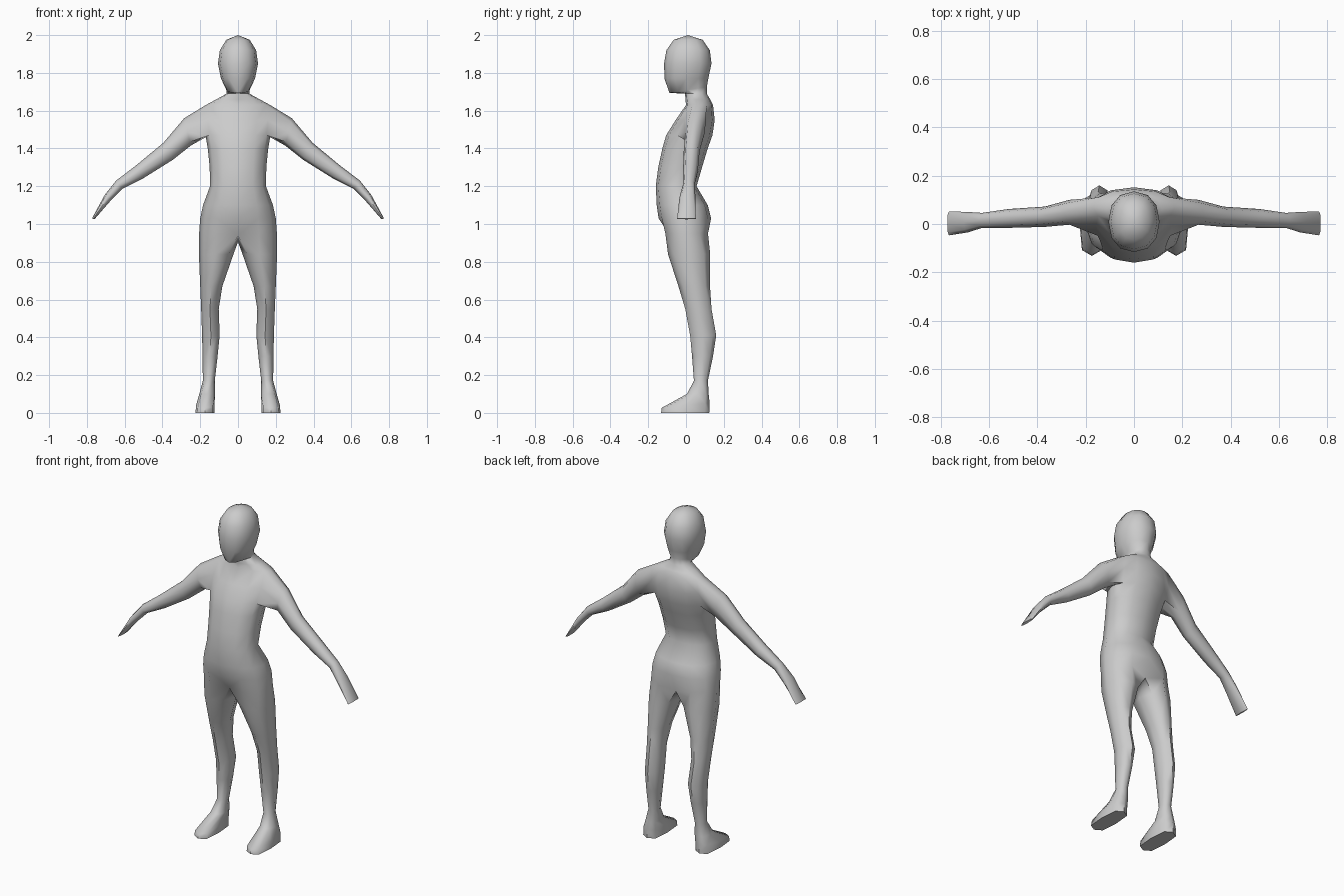
import bpy, bmesh, math
from mathutils import Vector

if "Cube" in bpy.data.objects:
    bpy.data.objects.remove(bpy.data.objects["Cube"])

bm = bmesh.new()


def power(v, p):
    return math.copysign(abs(v) ** p, v)


def torso_ring(z, w, front, back, slope=0.0):
    """Half ring of 7 points from front centre to back centre."""
    cy, d = (front + back) / 2, (back - front) / 2
    ring = []
    for i in range(7):
        t = math.pi * i / 6
        x = 0 if i in (0, 6) else w * math.sin(t) ** 0.9
        y = cy - d * power(math.cos(t), 0.9)
        ring.append(bm.verts.new((x, y, z + slope * (y - cy))))
    return ring


def leg_ring(z, x_in, x_out, front, back, slope=0.0, p=1.0):
    """Closed ring of 8 points, starting at the inner front."""
    cx, cy = (x_in + x_out) / 2, (front + back) / 2
    w, d = (x_out - x_in) / 2, (back - front) / 2
    ring = []
    for i in range(8):
        t = math.pi * (i - 1) / 4
        y = cy - d * power(math.cos(t), p)
        ring.append(bm.verts.new((cx + w * power(math.sin(t), p), y, z + slope * (y - cy))))
    return ring


def arm_ring(xt, zt, xb, zb, front, back):
    """Closed ring of 8 points, from the top round by the back."""
    mid = Vector(((xt + xb) / 2, (front + back) / 2, (zt + zb) / 2))
    up = Vector(((xt - xb) / 2, 0, (zt - zb) / 2))
    side = Vector((0, (back - front) / 2, 0))
    angles = [math.pi * i / 4 for i in range(8)]
    return [bm.verts.new(mid + up * power(math.cos(t), 0.9) + side * power(math.sin(t), 0.9))
            for t in angles]


def bridge(a, b, closed=False, skip=()):
    n = len(a)
    for i in range(n if closed else n - 1):
        if i not in skip:
            j = (i + 1) % n
            bm.faces.new((a[i], a[j], b[j], b[i]))


# torso, neck and head, with an opening at the side for the arm
torso = [torso_ring(*r) for r in (
    (0.95, 0.206, -0.125, 0.132),
    (1.03, 0.200, -0.145, 0.133),
    (1.10, 0.185, -0.155, 0.115),
    (1.20, 0.148, -0.160, 0.056),
    (1.30, 0.150, -0.147, 0.085),
    (1.40, 0.160, -0.125, 0.115),
    (1.47, 0.172, -0.105, 0.140),
    (1.55, 0.180, -0.055, 0.152),
    (1.63, 0.170, 0.000, 0.143),
    (1.66, 0.115, -0.003, 0.128),
    (1.69, 0.060, -0.005, 0.110),
    (1.71, 0.062, -0.088, 0.110, 0.16),
    (1.77, 0.090, -0.114, 0.118),
    (1.85, 0.106, -0.116, 0.135),
    (1.92, 0.096, -0.104, 0.126),
    (1.975, 0.062, -0.065, 0.088),
)]
ARM = 6
for k in range(len(torso) - 1):
    bridge(torso[k], torso[k + 1], skip=(2, 3) if k in (ARM, ARM + 1) else ())
crown = bm.verts.new((0, 0.01, 2.0))
for i in range(6):
    bm.faces.new((torso[-1][i], torso[-1][i + 1], crown))

# arm and hand
low, mid, high = torso[ARM:ARM + 3]
prev = [high[3], high[4], mid[4], low[4], low[3], low[2], mid[2], high[2]]
for r in (
    (0.285, 1.56, 0.25, 1.415, -0.003, 0.100),
    (0.395, 1.43, 0.345, 1.34, -0.012, 0.072),
    (0.54, 1.31, 0.50, 1.243, -0.016, 0.062),
    (0.645, 1.23, 0.612, 1.187, -0.016, 0.046),
    (0.705, 1.155, 0.673, 1.125, -0.035, 0.050),
    (0.773, 1.03, 0.760, 1.025, -0.047, 0.052),
):
    ring = arm_ring(*r)
    bridge(prev, ring, closed=True)
    prev = ring
bm.faces.new(prev)

# crotch, leg and foot
hip = torso[0]
hip[0].co = (0, -0.085, 0.94)
hip[6].co = (0, 0.095, 0.92)
prev = hip + [bm.verts.new((0, 0.01, 0.905))]
for r in (
    (0.84, 0.024, 0.207, -0.095, 0.128),
    (0.67, 0.083, 0.200, -0.040, 0.127),
    (0.55, 0.102, 0.195, -0.004, 0.135),
    (0.41, 0.097, 0.190, 0.022, 0.160),
    (0.30, 0.108, 0.188, 0.032, 0.143),
    (0.17, 0.123, 0.186, 0.042, 0.116),
    (0.10, 0.122, 0.205, 0.005, 0.120, 0.0, 0.8),
    (0.04, 0.124, 0.222, -0.128, 0.125, 0.1, 0.6),
    (0.00, 0.124, 0.225, -0.132, 0.123, 0.0, 0.6),
):
    ring = leg_ring(*r)
    bridge(prev, ring, closed=True)
    prev = ring
bm.faces.new(prev)

# mirrored body with smooth shading
bmesh.ops.recalc_face_normals(bm, faces=bm.faces)
mesh = bpy.data.meshes.new("body")
bm.to_mesh(mesh)
bm.free()
body = bpy.data.objects.new("body", mesh)
bpy.context.collection.objects.link(body)
bpy.context.view_layer.objects.active = body
body.select_set(True)
mirror = body.modifiers.new("mirror", 'MIRROR')
mirror.use_clip = True
mirror.merge_threshold = 0.0005
bpy.ops.object.shade_smooth_by_angle(angle=math.radians(60))
